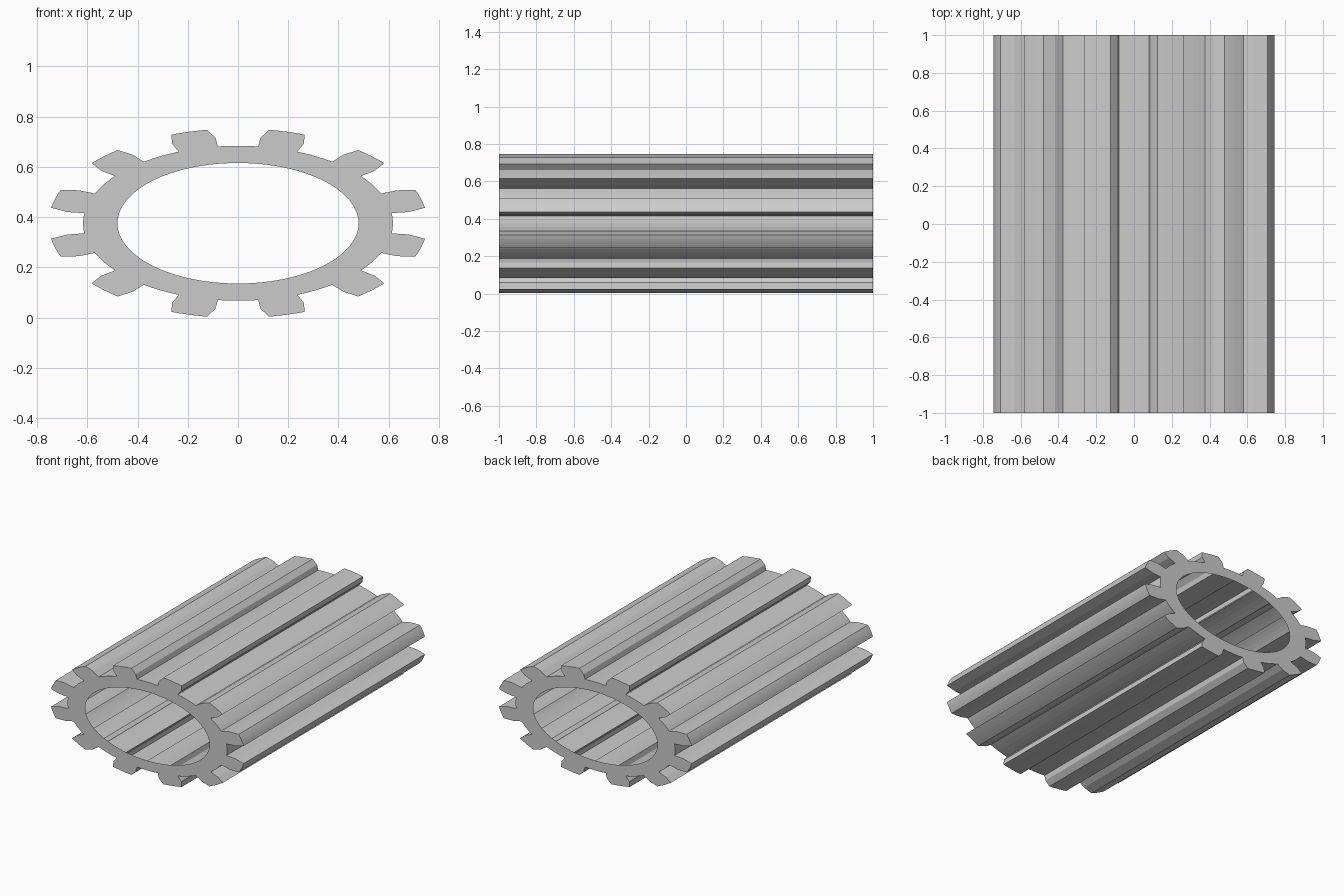
import bpy, bmesh
from math import sin, cos, pi, radians

if "Cube" in bpy.data.objects:
    bpy.data.objects.remove(bpy.data.objects["Cube"])

TEETH = 12
STEP = 2 * pi / (TEETH * 8)            # eight columns per tooth pitch
RX, RZ, CZ = 0.6854, 0.3427, 0.3755    # pitch ellipse and centre height
BORE, ROOT, PITCH, TIP = 0.7, 0.9, 1.0, 1.1
TAPER = radians(1.9)                   # narrowing of each tooth side at the tip

bm = bmesh.new()


def point(r, a):
    return bm.verts.new((RX * r * cos(a), -1, CZ + RZ * r * sin(a)))


# Front face: ring columns, with teeth added on five of every eight columns
n = TEETH * 8
bore = [point(BORE, i * STEP) for i in range(n)]
root = [point(ROOT, i * STEP) for i in range(n)]
for i in range(n):
    j = (i + 1) % n
    bm.faces.new((bore[i], root[i], root[j], bore[j]))
for t in range(TEETH):
    first = t * 8 + 2
    rows = [[root[first + k] for k in range(5)]]
    rows.append([point(PITCH, (first + k) * STEP) for k in range(5)])
    rows.append([point(TIP, (first + k) * STEP - (k - 2) / 2 * TAPER) for k in range(5)])
    for lo, hi in zip(rows, rows[1:]):
        for k in range(4):
            bm.faces.new((lo[k], hi[k], hi[k + 1], lo[k + 1]))

# Extrude to the back face, keeping the front
res = bmesh.ops.extrude_face_region(bm, geom=bm.faces[:], use_keep_orig=True)
bmesh.ops.translate(bm, vec=(0, 2, 0),
                    verts=[v for v in res["geom"] if isinstance(v, bmesh.types.BMVert)])


# The bore has no wall: the hollow shell is open inside
def on_bore(v):
    return (v.co.x / RX) ** 2 + ((v.co.z - CZ) / RZ) ** 2 < 0.6


bmesh.ops.delete(bm, geom=[f for f in bm.faces if all(on_bore(v) for v in f.verts)],
                 context='FACES')
bmesh.ops.recalc_face_normals(bm, faces=bm.faces[:])

mesh = bpy.data.meshes.new("gear_shell")
bm.to_mesh(mesh)
bm.free()
bpy.context.collection.objects.link(bpy.data.objects.new("gear_shell", mesh))
